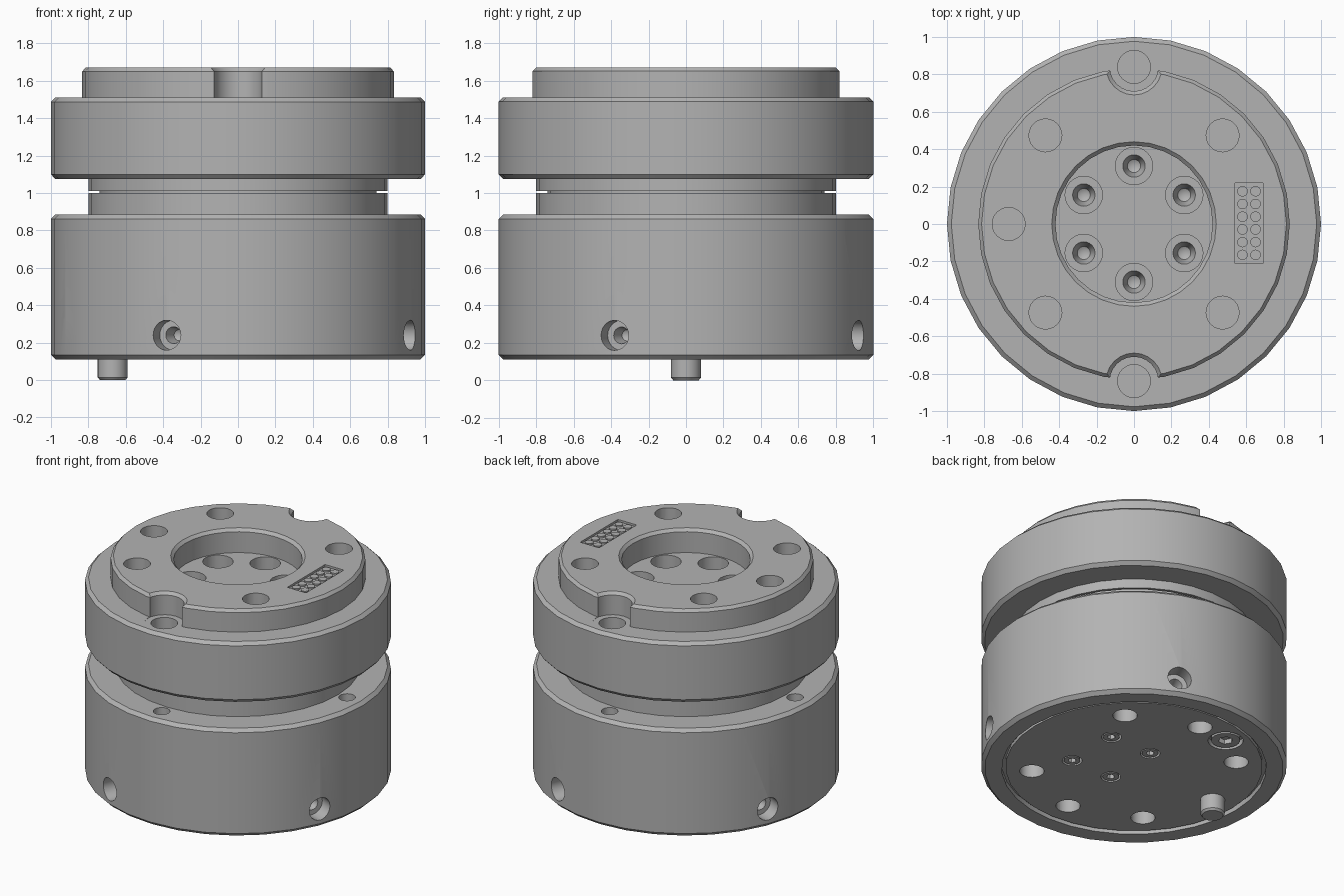
import bpy
import bmesh
from math import radians, pi, sin, cos
from mathutils import Matrix, Vector

cube = bpy.data.objects.get("Cube")
if cube:
    bpy.data.objects.remove(cube)

steel = bpy.data.materials.new("machined_grey")
steel.use_nodes = True
GREY = (0.45, 0.45, 0.45, 1)
steel.diffuse_color = GREY
steel.node_tree.nodes["Principled BSDF"].inputs["Base Color"].default_value = GREY


def add_object(name, bm):
    bmesh.ops.recalc_face_normals(bm, faces=bm.faces)
    mesh = bpy.data.meshes.new(name)
    bm.to_mesh(mesh)
    bm.free()
    mesh.materials.append(steel)
    obj = bpy.data.objects.new(name, mesh)
    bpy.context.collection.objects.link(obj)
    return obj


def lathe(name, profile, segments=24, matrix=Matrix()):
    """Revolve (radius, height) points that start and end on the axis."""
    bm = bmesh.new()
    verts = [bm.verts.new((r, 0, z)) for r, z in profile]
    edges = [bm.edges.new(pair) for pair in zip(verts, verts[1:])]
    bmesh.ops.spin(bm, geom=verts + edges, cent=(0, 0, 0), axis=(0, 0, 1),
                   angle=2 * pi, steps=segments, use_merge=False)
    bmesh.ops.remove_doubles(bm, verts=bm.verts, dist=1e-5)
    bm.transform(matrix)
    return add_object(name, bm)


def rod(x, y, radius, low, high, segments=24):
    """Plain vertical cutter."""
    return lathe("cutter", [(0, low), (radius, low), (radius, high), (0, high)],
                 segments, Matrix.Translation((x, y, 0)))


def box(center, size):
    bm = bmesh.new()
    bmesh.ops.create_cube(bm, size=1, matrix=Matrix.Translation(center)
                          @ Matrix.Diagonal(Vector(size).to_4d()))
    return add_object("cutter", bm)


def cut(target, cutters):
    for c in cutters:
        c.hide_render = True
        mod = target.modifiers.new("cut", 'BOOLEAN')
        mod.operation = 'DIFFERENCE'
        mod.solver = 'EXACT'
        mod.object = c
    graph = bpy.context.evaluated_depsgraph_get()
    mesh = bpy.data.meshes.new_from_object(target.evaluated_get(graph))
    target.modifiers.clear()
    target.data = mesh
    for c in cutters:
        bpy.data.objects.remove(c)


def polar(radius, degrees):
    return radius * cos(radians(degrees)), radius * sin(radians(degrees))


parts = []

# Lower housing with neck and a grooved base plate
lower = lathe("lower_housing", [
    (0, .12), (.84, .12), (.84, .145), (.865, .145), (.865, .11), (.975, .11),
    (1, .135), (1, .862), (.977, .885), (.8, .885), (.8, 1), (0, 1)], 32)
parts.append(lower)
cutters = []

# Base bolt holes
for angle in (45, 90, 135, 225, 270, 315):
    cutters.append(rod(*polar(.67, angle), .08, 0, .4))

# Ledge holes on top of the lower housing
for angle in range(0, 360, 90):
    cutters.append(rod(*polar(.87, angle), .055, .75, 1.1))

# Stepped radial set screw holes
for k in range(4):
    turn = Matrix.Rotation(radians(67.5 + 90 * k), 4, 'Z')
    axis = Matrix.Translation((0, 0, .24)) @ Matrix.Rotation(pi / 2, 4, 'Y')
    cutters.append(lathe("cutter", [
        (0, .8), (.03, .82), (.045, .9), (.08, .9), (.08, 1.1), (0, 1.1)],
        24, turn @ axis))

# Round-topped alignment slot in the rim
bm = bmesh.new()
outline = [(-.1, 0), (.1, 0)] + [(.1 * cos(pi * i / 12), .24 + .1 * sin(pi * i / 12))
                                 for i in range(13)]
face = bm.faces.new([bm.verts.new((.885, y, z)) for y, z in outline])
grown = bmesh.ops.extrude_face_region(bm, geom=[face])["geom"]
bmesh.ops.translate(bm, vec=(.25, 0, 0),
                    verts=[v for v in grown if isinstance(v, bmesh.types.BMVert)])
bm.transform(Matrix.Rotation(radians(203), 4, 'Z'))
cutters.append(add_object("cutter", bm))

# Base screws sit in pockets, each with a hex socket
screws = [(.03, .2, .065), (.03, -.2, .065), (.36, .2, .065), (.36, -.2, .065),
          (-.24, .645, .115)]
for i, (x, y, radius) in enumerate(screws):
    cutters.append(rod(x, y, radius, 0, .16))
    head = rod(x, y, radius * .82, .122, .17)
    head.name = f"base_screw_{i + 1}"
    cut(head, [rod(x, y, radius * .42, 0, .155, 6)])
    parts.append(head)
cut(lower, cutters)

# Locating pin under the base
parts.append(lathe("locating_pin", [
    (0, 0), (.068, 0), (.08, .014), (.08, .2), (0, .2)],
    24, Matrix.Translation((-.67, 0, 0))))

# Core bridging the thin gap in the neck
core = rod(0, 0, .74, .98, 1.03, 32)
core.name = "neck_core"
parts.append(core)

# Upper flange, raised plate and central bore
upper = lathe("upper_flange", [
    (0, 1.01), (.8, 1.01), (.8, 1.075), (.977, 1.075), (1, 1.1), (1, 1.488),
    (.977, 1.51), (.833, 1.51), (.833, 1.65), (.815, 1.67), (.44, 1.67),
    (.42, 1.65), (.42, 1.5), (0, 1.5)], 32)
parts.append(upper)
cutters = []

# Face holes around the bore
for angle in (45, 135, 180, 225, 315):
    cutters.append(rod(*polar(.67, angle), .088, 1.35, 1.8))

# Chamfered side notches with a hole in the flange below
for side in (-1, 1):
    cutters.append(lathe("cutter", [
        (0, 1.25), (.088, 1.25), (.088, 1.508), (.13, 1.508), (.13, 1.65),
        (.152, 1.672), (.152, 1.8), (0, 1.8)],
        24, Matrix.Translation((0, .84 * side, 0))))

# Counterbored bolt holes in the bore floor
for k in range(6):
    x, y = polar(.31, 30 + 60 * k)
    cutters.append(lathe("cutter", [
        (0, 1.27), (.035, 1.29), (.06, 1.37), (.1, 1.37), (.1, 1.6), (0, 1.6)],
        24, Matrix.Translation((x, y, 0))))

# Shallow contact pocket
cutters.append(box((.615, .005, 1.7), (.15, .43, .09)))
cut(upper, cutters)

# Two rows of contact pins
for column in (.58, .65):
    for row in range(6):
        pin = rod(column, -.165 + .068 * row, .028, 1.64, 1.666, 16)
        pin.name = "contact_pin"
        parts.append(pin)

# Smooth round walls, keep machined edges crisp
bpy.ops.object.select_all(action='DESELECT')
for obj in parts:
    obj.select_set(True)
bpy.context.view_layer.objects.active = lower
bpy.ops.object.shade_smooth_by_angle(angle=radians(30))
